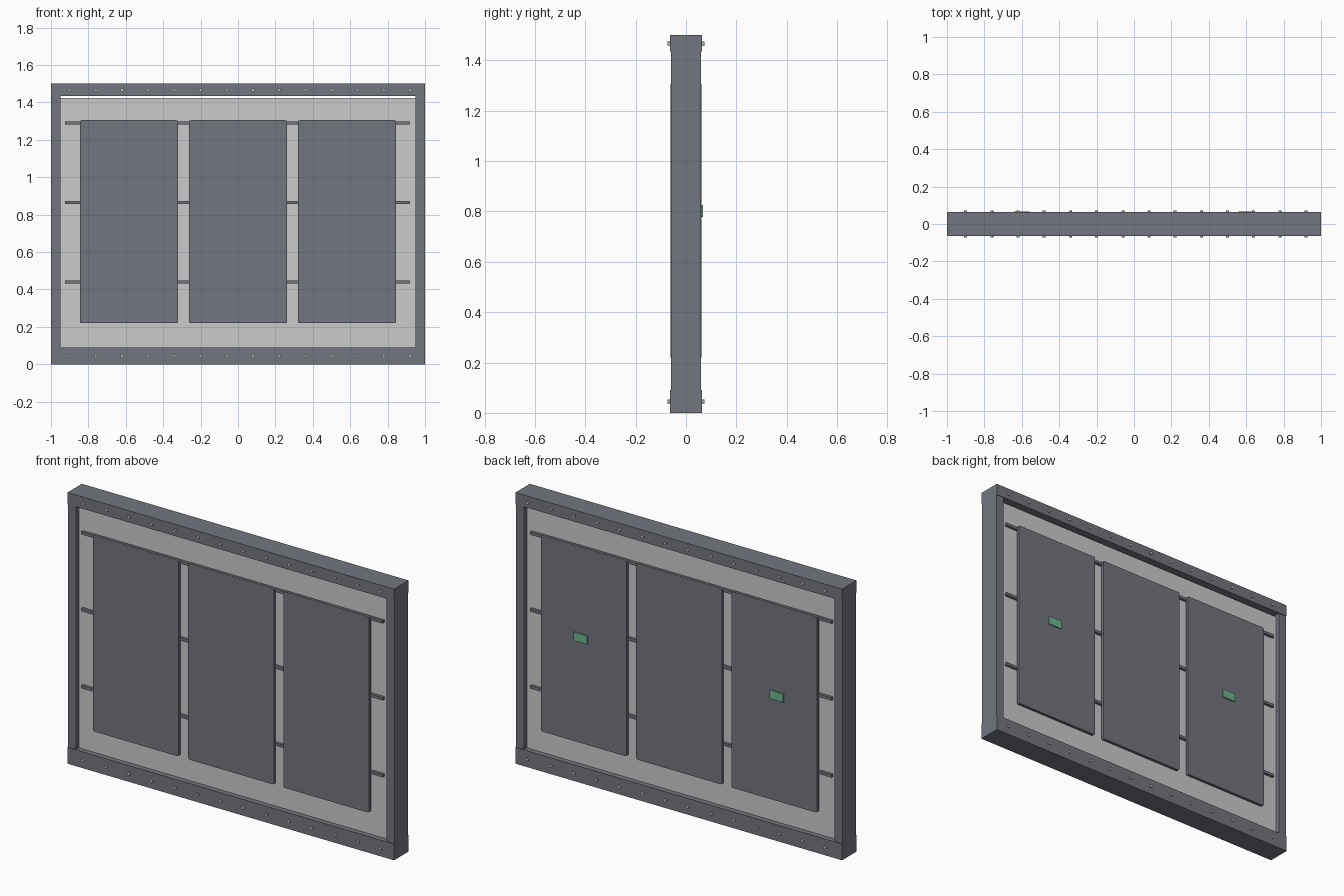
import bpy, math

if "Cube" in bpy.data.objects:
    bpy.data.objects.remove(bpy.data.objects["Cube"])


def material(name, rgb):
    m = bpy.data.materials.new(name)
    m.diffuse_color = (*rgb, 1)
    m.use_nodes = True
    m.node_tree.nodes["Principled BSDF"].inputs["Base Color"].default_value = m.diffuse_color
    return m


DARK = material("dark_metal", (0.17, 0.18, 0.21))
GREEN = material("green_label", (0.16, 0.45, 0.28))


def box(name, x, y, z, mat=None):
    """Box from (min, max) ranges on each axis."""
    bpy.ops.mesh.primitive_cube_add(size=1, location=[sum(r) / 2 for r in (x, y, z)])
    ob = bpy.context.object
    ob.name = name
    ob.scale = [r[1] - r[0] for r in (x, y, z)]
    bpy.ops.object.transform_apply(location=False, rotation=False, scale=True)
    if mat:
        ob.data.materials.append(mat)
    return ob


def round_corners(ob, width):
    """Round only the edges that run along y."""
    attr = ob.data.attributes.new("bevel_weight_edge", 'FLOAT', 'EDGE')
    for e in ob.data.edges:
        a, b = (ob.data.vertices[i].co for i in e.vertices)
        attr.data[e.index].value = 1.0 if abs(a.y - b.y) > 1e-5 else 0.0
    mod = ob.modifiers.new("corners", 'BEVEL')
    mod.limit_method = 'WEIGHT'
    mod.width, mod.segments = width, 3


# outer frame
box("bottom_rail", (-1, 1), (-0.064, 0.064), (0, 0.09), DARK)
box("top_rail", (-1, 1), (-0.063, 0.063), (1.435, 1.5), DARK)
for side, s in (("left", -1), ("right", 1)):
    box(side + "_post", sorted((s * 0.95, s)), (-0.059, 0.059), (0.09, 1.435), DARK)

# light infill board, with a thin gap under the top rail
box("infill_board", (-0.95, 0.95), (-0.035, 0.035), (0.09, 1.424))

for face, s in (("front", -1), ("back", 1)):
    # horizontal mounting bars
    for z in (0.44, 0.866, 1.291):
        box(face + "_bar", (-0.925, 0.92), sorted((s * 0.035, s * 0.05)),
            (z - 0.008, z + 0.008), DARK)
    # three display panels
    for x in (-0.583, 0, 0.583):
        panel = box(face + "_panel", (x - 0.262, x + 0.262),
                    sorted((s * 0.045, s * 0.061)), (0.22, 1.305), DARK)
        round_corners(panel, 0.008)
    # bolts along both rails
    for z in (0.046, 1.467):
        for i in range(14):
            bpy.ops.mesh.primitive_cylinder_add(
                vertices=12, radius=0.008, depth=0.014,
                location=(-0.9 + 0.14 * i, s * 0.066, z),
                rotation=(math.pi / 2, 0, 0))
            bolt = bpy.context.object
            bolt.name = face + "_bolt"
            bpy.ops.object.shade_smooth_by_angle()

# green labels on the back
for x in (-0.6, 0.6):
    box("back_label", (x - 0.042, x + 0.042), (0.06, 0.067), (0.778, 0.825), GREEN)
